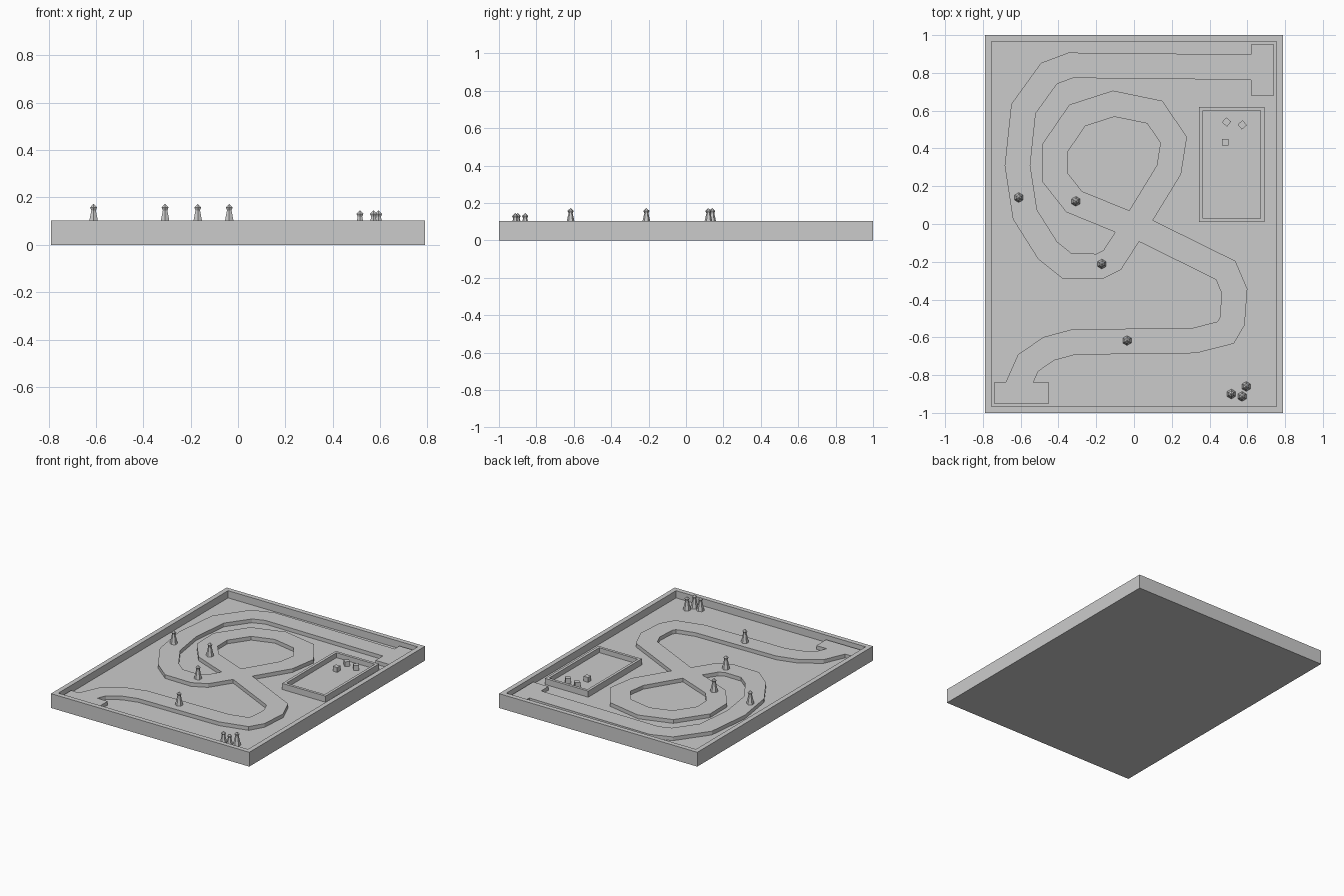
import bpy
import bmesh
import math
from mathutils import Matrix, Vector

old = bpy.data.objects.get("Cube")
if old:
    bpy.data.objects.remove(old, do_unlink=True)

RIM, FLOOR, TRACK = 0.103, 0.051, 0.078

grey = bpy.data.materials.new("plain_grey")
grey.use_nodes = True
colour = (0.6, 0.6, 0.6, 1)
grey.diffuse_color = colour
for node in grey.node_tree.nodes:
    if node.type == "BSDF_PRINCIPLED":
        node.inputs["Base Color"].default_value = colour


def make_object(name, bm):
    """Turn a bmesh into a flat shaded object with the shared material."""
    bmesh.ops.recalc_face_normals(bm, faces=bm.faces)
    mesh = bpy.data.meshes.new(name)
    bm.to_mesh(mesh)
    bm.free()
    mesh.materials.append(grey)
    obj = bpy.data.objects.new(name, mesh)
    bpy.context.scene.collection.objects.link(obj)
    return obj


def box_mesh(low, high):
    low, high = Vector(low), Vector(high)
    size = high - low
    bm = bmesh.new()
    bmesh.ops.create_cube(bm, size=1, matrix=Matrix.Translation((low + high) / 2) @ Matrix.Diagonal((*size, 1)))
    return bm


def tray(name, low, high, wall, inner_floor):
    """A box with its top inset and sunk to leave an upright rim."""
    bm = box_mesh(low, high)
    top = max(bm.faces, key=lambda f: f.calc_center_median().z)
    bmesh.ops.inset_region(bm, faces=[top], thickness=wall)
    sunk = bmesh.ops.extrude_discrete_faces(bm, faces=[top])["faces"][0]
    for v in sunk.verts:
        v.co.z = inner_floor
    return make_object(name, bm)


def ribbon(name, points, half_width):
    """A raised path of even width along a mitred centre line."""
    bm = bmesh.new()
    pts = [Vector(p) for p in points]
    pairs = []
    for i, p in enumerate(pts):
        a = (p - pts[i - 1]).normalized() if i else None
        b = (pts[i + 1] - p).normalized() if i + 1 < len(pts) else None
        a, b = a or b, b or a
        along = (a + b).normalized()
        side = Vector((-along.y, along.x)) * half_width / along.dot(a)
        pairs.append([bm.verts.new((*(p + s * side), FLOOR)) for s in (1, -1)])
    for (l0, r0), (l1, r1) in zip(pairs, pairs[1:]):
        bm.faces.new((l0, r0, r1, l1))
    for f in bm.faces:
        f.normal_update()
        if f.normal.z < 0:
            f.normal_flip()
    obj = make_object(name, bm)
    if obj.data.polygons[0].normal.z < 0:
        obj.data.flip_normals()
    raise_up = obj.modifiers.new("height", "SOLIDIFY")
    raise_up.thickness = TRACK - FLOOR
    raise_up.offset = 1
    return obj


def pawn(name, x, y, z):
    """Six sided tapered body with a pointed head."""
    profile = [(0.026, 0), (0.011, 0.068), (0.017, 0.08)]
    bm = bmesh.new()
    rings = []
    for r, h in profile:
        angles = [math.radians(60 * k + 30) for k in range(6)]
        rings.append([bm.verts.new((x + r * math.cos(a), y + r * math.sin(a), z + h)) for a in angles])
    tip = bm.verts.new((x, y, z + 0.095))
    bm.faces.new(rings[0])
    for k in range(6):
        n = (k + 1) % 6
        for lower, upper in zip(rings, rings[1:]):
            bm.faces.new((lower[k], lower[n], upper[n], upper[k]))
        bm.faces.new((rings[-1][k], rings[-1][n], tip))
    return make_object(name, bm)


# Board with rim
tray("board", (-0.79, -1, 0), (0.79, 1, RIM), 0.049, FLOOR)

# Winding track that crosses itself once
centre_line = [
    (-0.62, -0.87), (-0.56, -0.735), (-0.45, -0.66), (-0.32, -0.625),
    (0.32, -0.617), (0.485, -0.575), (0.52, -0.515), (0.532, -0.355),
    (0.485, -0.245), (0.07, -0.04), (-0.317, 0.118), (-0.417, 0.245),
    (-0.42, 0.4), (-0.3, 0.575), (-0.108, 0.637), (0.11, 0.592),
    (0.21, 0.445), (0.185, 0.287), (0.04, 0.05), (-0.115, -0.19),
    (-0.185, -0.225), (-0.355, -0.222), (-0.457, -0.14), (-0.577, 0.05),
    (-0.617, 0.31), (-0.585, 0.61), (-0.45, 0.797), (-0.335, 0.84),
    (0.65, 0.83),
]
ribbon("track", centre_line, 0.067)

# Pads at both ends of the track
make_object("start_pad", box_mesh((-0.741, -0.951, FLOOR), (-0.45, -0.84, TRACK)))
make_object("finish_pad", box_mesh((0.62, 0.68, FLOOR), (0.741, 0.951, TRACK)))

# Dice tray and dice
tray("dice_tray", (0.345, 0.01, FLOOR), (0.69, 0.62, 0.095), 0.028, 0.06)
for i, (x, y, turn) in enumerate([(0.49, 0.54, 50), (0.573, 0.525, 40), (0.483, 0.432, 0)]):
    bm = bmesh.new()
    place = Matrix.Translation((x, y, 0.078)) @ Matrix.Rotation(math.radians(turn), 4, "Z")
    bmesh.ops.create_cube(bm, size=0.035, matrix=place)
    make_object(f"die_{i + 1}", bm)

# Pawns on the track, then waiting pawns on the floor
on_track = [(-0.61, 0.14), (-0.308, 0.12), (-0.17, -0.212), (-0.037, -0.617)]
waiting = [(0.515, -0.9), (0.572, -0.913), (0.594, -0.86)]
for group, spots, z in (("track", on_track, TRACK), ("waiting", waiting, FLOOR)):
    for i, (x, y) in enumerate(spots):
        pawn(f"{group}_pawn_{i + 1}", x, y, z)
